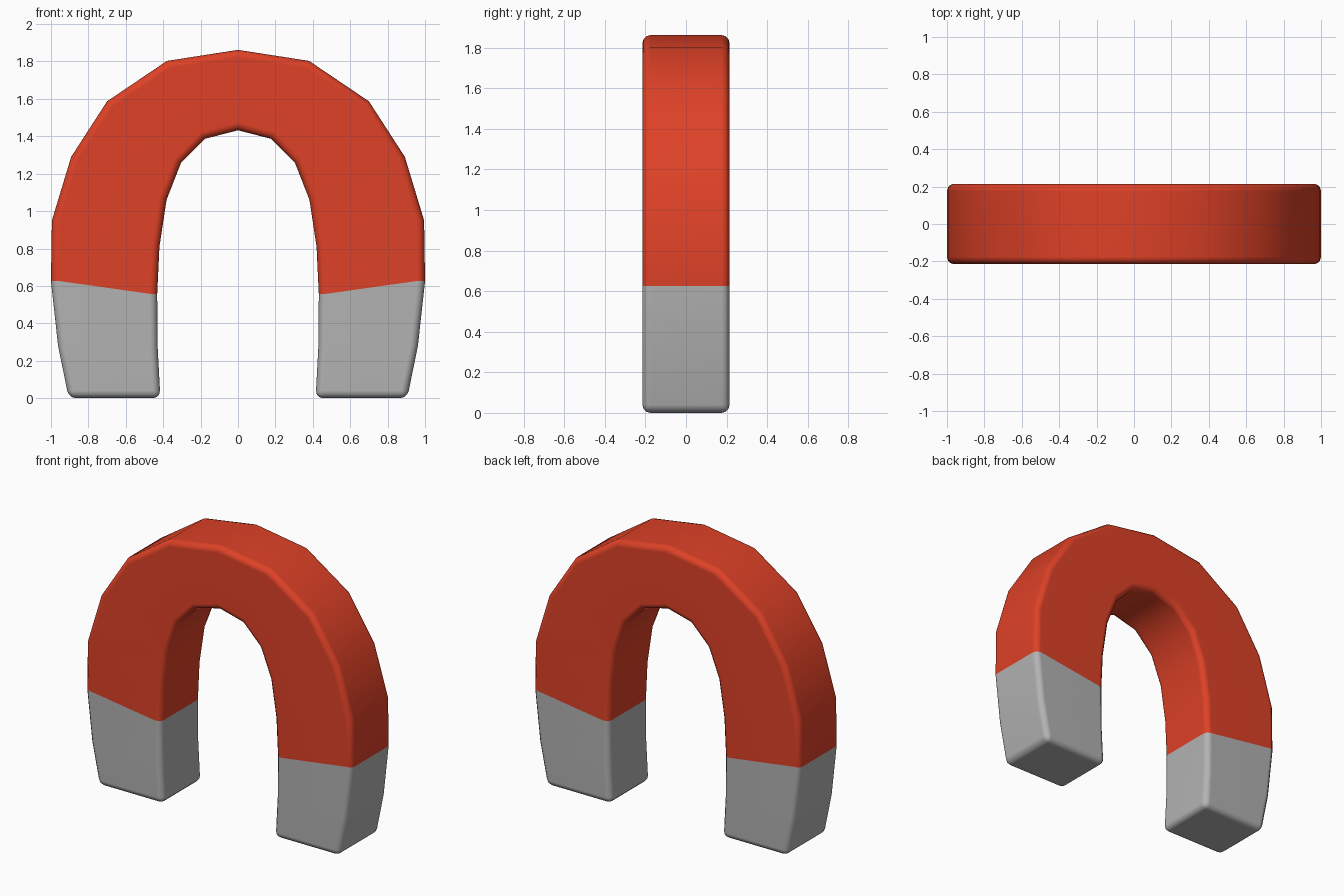
import bpy, bmesh, math

if "Cube" in bpy.data.objects:
    bpy.data.objects.remove(bpy.data.objects["Cube"])


def material(name, rgb):
    m = bpy.data.materials.new(name)
    m.diffuse_color = (*rgb, 1.0)
    m.use_nodes = True
    m.node_tree.nodes["Principled BSDF"].inputs["Base Color"].default_value = m.diffuse_color
    return m


red = material("red_paint", (0.73, 0.053, 0.02))
grey = material("grey_steel", (0.45, 0.45, 0.45))

# Right half of the horseshoe, from foot to crown: outer (x, z), inner (x, z)
half = [
    ((0.905, 0.0), (0.415, 0.0)),
    ((0.962, 0.28), (0.43, 0.28)),
    ((1.0, 0.625), (0.432, 0.557)),
    ((0.995, 0.95), (0.42, 0.81)),
    ((0.892, 1.29), (0.382, 1.06)),
    ((0.70, 1.587), (0.305, 1.257)),
    ((0.38, 1.803), (0.175, 1.387)),
]
crown = [((0.0, 1.862), (0.0, 1.432))]
mirrored = [((-o[0], o[1]), (-i[0], i[1])) for o, i in reversed(half)]
stations = half + crown + mirrored
DEPTH = 0.215
TIP = 2  # number of segments at each end that are grey

# Sweep a rectangular section along the stations
bm = bmesh.new()
rings = []
for (ox, oz), (ix, iz) in stations:
    rings.append([bm.verts.new(p) for p in (
        (ox, -DEPTH, oz), (ox, DEPTH, oz), (ix, DEPTH, iz), (ix, -DEPTH, iz))])
n = len(rings) - 1
for s in range(n):
    a, b = rings[s], rings[s + 1]
    for k in range(4):
        f = bm.faces.new((a[k], a[(k + 1) % 4], b[(k + 1) % 4], b[k]))
        f.material_index = 1 if s < TIP or s >= n - TIP else 0
for ring in (rings[0], rings[-1]):  # pole ends
    bm.faces.new(ring).material_index = 1
bmesh.ops.recalc_face_normals(bm, faces=bm.faces)

# Round the long edges and the pole ends
sharp = [e for e in bm.edges if e.calc_face_angle(0) > math.radians(45)]
bmesh.ops.bevel(bm, geom=sharp, offset=0.04, segments=3, profile=0.5,
                affect='EDGES', clamp_overlap=True, material=-1)

mesh = bpy.data.meshes.new("horseshoe_magnet")
bm.to_mesh(mesh)
bm.free()
mesh.materials.append(red)
mesh.materials.append(grey)
obj = bpy.data.objects.new("horseshoe_magnet", mesh)
bpy.context.collection.objects.link(obj)
bpy.context.view_layer.objects.active = obj
obj.select_set(True)
bpy.ops.object.shade_smooth_by_angle(angle=math.radians(40))

# Keep the broad flat sides flat under smooth shading
wn = obj.modifiers.new("weighted_normals", 'WEIGHTED_NORMAL')
wn.keep_sharp = True
